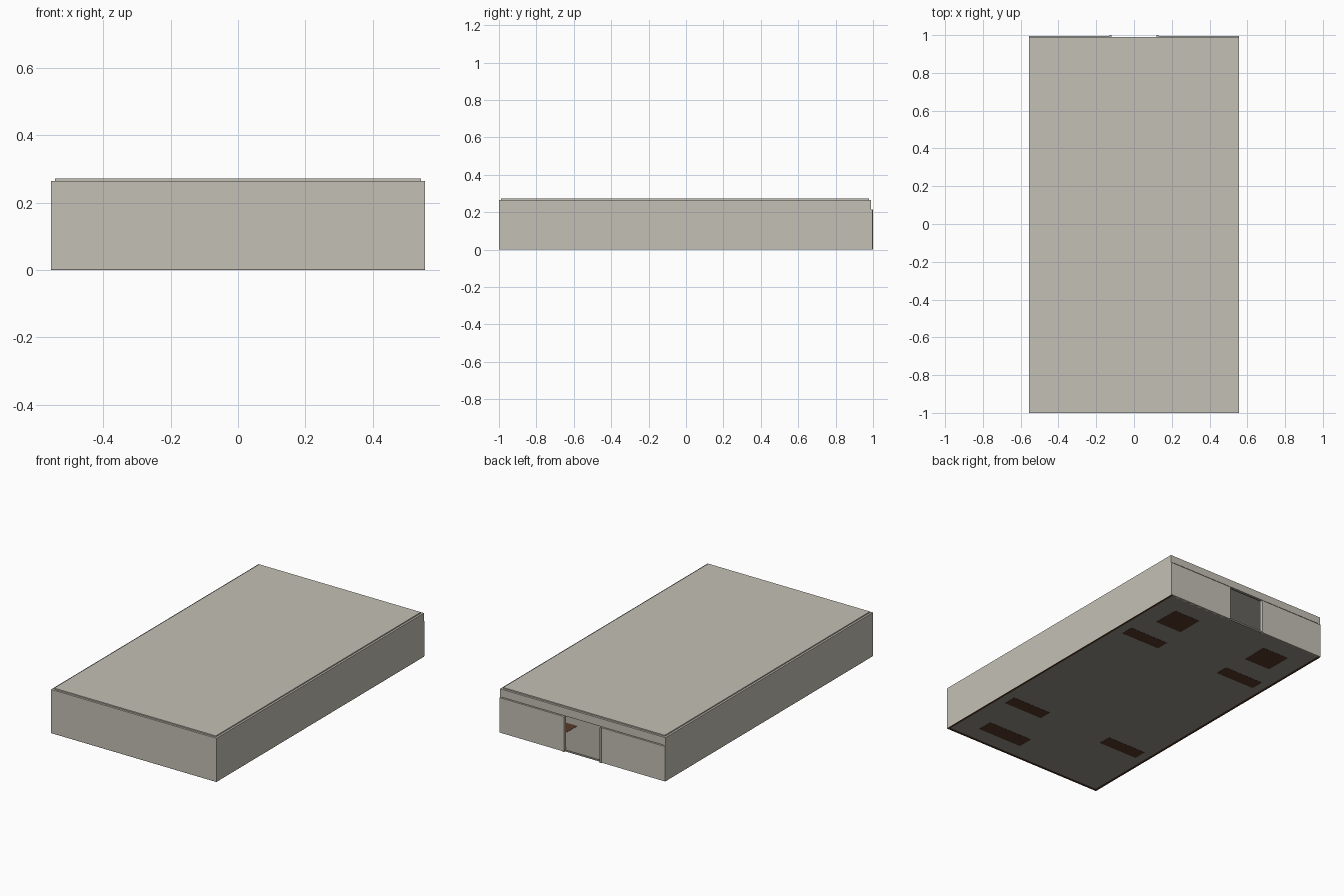
import bpy, bmesh

if "Cube" in bpy.data.objects:
    bpy.data.objects.remove(bpy.data.objects["Cube"])


def material(name, rgb):
    m = bpy.data.materials.new(name)
    m.diffuse_color = (*rgb, 1)
    m.use_nodes = True
    m.node_tree.nodes["Principled BSDF"].inputs["Base Color"].default_value = m.diffuse_color
    return m


BEIGE = material("beige shell", (0.55, 0.53, 0.46))
GREY = material("dull grey floor", (0.29, 0.28, 0.24))
BROWN = material("dark brown", (0.10, 0.04, 0.02))


def box(name, x, y, z, mat):
    """Box given by its (min, max) range on each axis."""
    bm = bmesh.new()
    bmesh.ops.create_cube(bm, size=1)
    for v in bm.verts:
        v.co = [r[0] if c < 0 else r[1] for c, r in zip(v.co, (x, y, z))]
    me = bpy.data.meshes.new(name)
    bm.to_mesh(me)
    bm.free()
    me.materials.append(mat)
    ob = bpy.data.objects.new(name, me)
    bpy.context.collection.objects.link(ob)
    return ob


W, L, T = 0.555, 1.0, 0.012      # half width, half length, wall thickness
RIM, TOP = 0.265, 0.272          # wall top and lid top
DOOR, SILL = 0.123, 0.214        # doorway half width and height
BACK = 0.99                      # outer face of the upper back band


def span(s, a, b):
    return tuple(sorted((s * a, s * b)))


# Outer walls, open inside
box("front_wall", (-W, W), (-L, -L + T), (0.002, RIM), BEIGE)
box("front_base_strip", (-W, W), (-L, -L + T), (0, 0.002), BROWN)
for side, s in (("right", 1), ("left", -1)):
    box(side + "_wall", span(s, W - T, W), (-L + T, BACK), (0.002, RIM), BEIGE)
    box(side + "_base_strip", span(s, W - T, W), (-L + T, BACK), (0, 0.002), BROWN)
    # Back panels beside the doorway, with slim jambs
    box(side + "_back_panel", span(s, DOOR, W), (BACK - T, 0.996), (0.002, SILL), BEIGE)
    box(side + "_door_jamb", span(s, DOOR - 0.003, DOOR + 0.006), (BACK - T, L), (0, SILL), BEIGE)

# Upper back band with a shadow gap beneath it
box("back_band", (-W + T, W - T), (BACK - T, BACK), (0.22, RIM), BEIGE)
box("back_gap", (-W + T, W - T), (BACK - T, BACK - 0.005), (SILL, 0.22), GREY)

# Lid set inside the wall rim, and the floor
box("lid", (-W + T, W - T), (-L + T, BACK - T), (0.26, TOP), BEIGE)
box("floor", (-W + T, W - T), (-L + T, BACK), (0.002, 0.012), GREY)

# Dark inlays that pass through the floor
pads = [((0.24, 0.42), (0.70, 0.866)),
        ((0.22, 0.486), (0.475, 0.556)),
        ((0.22, 0.486), (-0.566, -0.485))]
for i, (x, y) in enumerate(pads):
    for side, s in (("right", 1), ("left", -1)):
        box(f"{side}_floor_inlay_{i + 1}", span(s, *x), y, (0.001, 0.013), BROWN)
box("front_floor_inlay", (0.106, 0.41), (-0.887, -0.79), (0.001, 0.013), BROWN)
